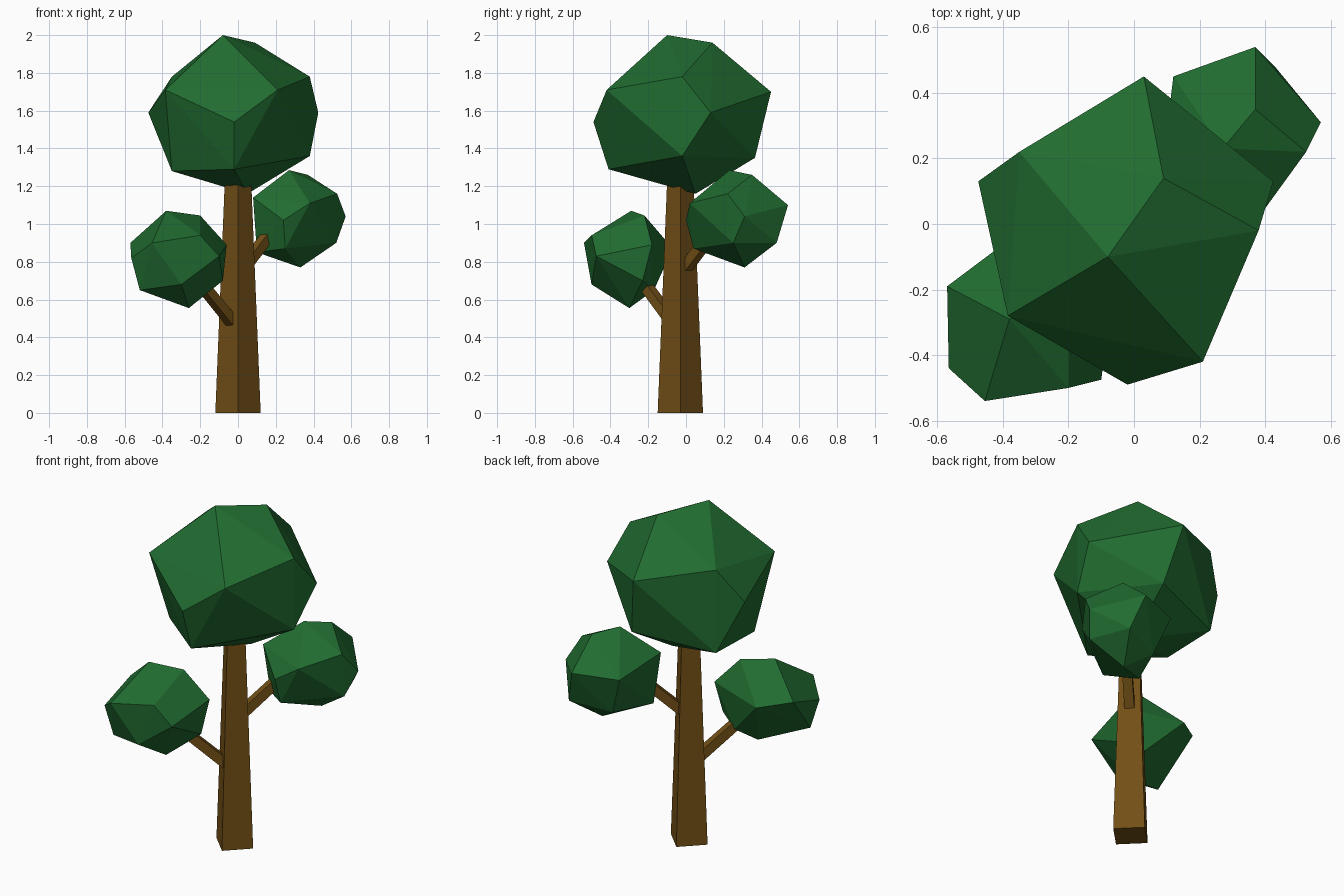
import bpy, bmesh
from mathutils import Vector, Matrix

if "Cube" in bpy.data.objects:
    bpy.data.objects.remove(bpy.data.objects["Cube"])


def material(name, color):
    m = bpy.data.materials.new(name)
    m.diffuse_color = color
    m.use_nodes = True
    m.node_tree.nodes["Principled BSDF"].inputs["Base Color"].default_value = m.diffuse_color
    return m


LEAF = material("leaf_green", (0.015, 0.15, 0.03, 1))
BARK = material("bark_brown", (0.17, 0.08, 0.008, 1))


def finish(bm, name, mat):
    bmesh.ops.recalc_face_normals(bm, faces=bm.faces)
    mesh = bpy.data.meshes.new(name)
    bm.to_mesh(mesh)
    bm.free()
    mesh.materials.append(mat)
    bpy.context.collection.objects.link(bpy.data.objects.new(name, mesh))


def limb(name, start, end, r1, r2):
    """Four-sided tapered beam between two points."""
    a, b = Vector(start), Vector(end)
    d = b - a
    rot = Vector((0, 0, 1)).rotation_difference(d).to_matrix().to_4x4()
    bm = bmesh.new()
    bmesh.ops.create_cone(bm, cap_ends=True, segments=4, radius1=r1, radius2=r2,
                          depth=d.length, matrix=Matrix.Translation((a + b) / 2) @ rot)
    finish(bm, name, BARK)


def foliage(name, points):
    """Faceted clump: convex hull around a few corner points."""
    bm = bmesh.new()
    for p in points:
        bm.verts.new(p)
    res = bmesh.ops.convex_hull(bm, input=bm.verts)
    loose = {g for g in res["geom_interior"] if isinstance(g, bmesh.types.BMVert)}
    bmesh.ops.delete(bm, geom=list(loose), context='VERTS')
    finish(bm, name, LEAF)


# Trunk and branches
limb("trunk", (0, -0.03, 0), (0, -0.03, 1.3), 0.12, 0.067)
limb("left_branch", (-0.03, -0.07, 0.48), (-0.25, -0.27, 0.75), 0.038, 0.036)
limb("right_branch", (0.03, 0.0, 0.77), (0.23, 0.2, 1.03), 0.038, 0.036)

# Main crown: upper ring, then lower ring
foliage("crown", [
    (-.08, -.10, 2.0), (.09, .14, 1.96), (.38, -.02, 1.78), (.425, .13, 1.59),
    (.03, .45, 1.70), (-.35, .22, 1.78), (-.475, .13, 1.59), (-.385, -.28, 1.71),
    (-.02, -.49, 1.54), (.21, -.42, 1.71),
    (.38, -.02, 1.36), (-.02, -.41, 1.29), (.05, .05, 1.16), (.10, .365, 1.35),
    (-.35, .22, 1.29), (-.35, -.14, 1.28)])

# Side clumps
foliage("left_foliage", [
    (-.38, -.29, 1.07), (-.20, -.22, 1.045), (-.57, -.19, .90), (-.565, -.44, .82),
    (-.455, -.54, .90), (-.20, -.50, .94), (-.10, -.475, .83), (-.06, -.18, .89),
    (-.41, -.07, .87), (-.52, -.42, .65), (-.30, -.50, .68), (-.26, -.30, .555),
    (-.08, -.23, .70), (-.20, -.17, .65)])
foliage("right_foliage", [
    (.27, .23, 1.285), (.37, .35, 1.26), (.37, .54, 1.10), (.525, .22, 1.16),
    (.57, .31, 1.04), (.38, .02, 1.11), (.24, 0, 1.02), (.08, .12, 1.14),
    (.12, .45, 1.09), (.52, .25, .90), (.43, .48, .90), (.33, .31, .77),
    (.25, .04, .87), (.10, .16, .85), (.20, .40, .86)])
